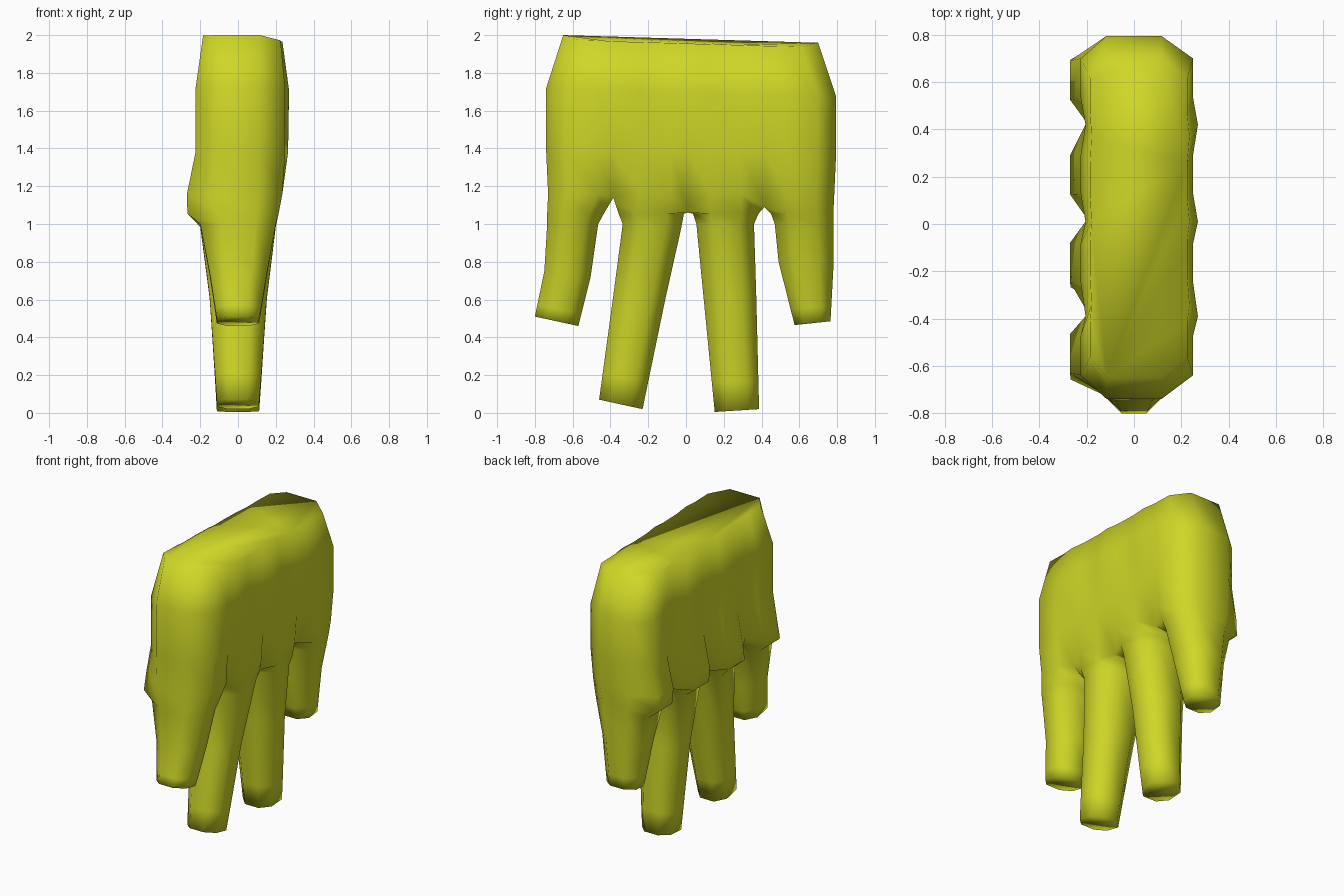
import bpy, bmesh
from mathutils import Vector

if "Cube" in bpy.data.objects:
    bpy.data.objects.remove(bpy.data.objects["Cube"])

yellow = bpy.data.materials.new("yellow_green")
yellow.diffuse_color = (0.62, 0.68, 0.02, 1)
yellow.use_nodes = True
yellow.node_tree.nodes["Principled BSDF"].inputs["Base Color"].default_value = yellow.diffuse_color

bm = bmesh.new()
V = bm.verts.new

PAD_CENTRES = (-0.555, -0.165, 0.21, 0.615)
PAD_HALF = 0.084
WEBS = ((-0.39, 1.14), (0.01, 1.06), (0.42, 1.09))  # y, z of the finger webs


def bridge(r0, r1):
    n = len(r0)
    for i in range(n):
        j = (i + 1) % n
        bm.faces.new((r0[i], r0[j], r1[j], r1[i]))


def palm_ring(z, slope, y0, y1, xp, xm, wp, wm, webbed=False):
    """Closed palm section: two points per finger, one per web, chamfered ends."""
    def place(x, y):
        y = y0 + (y + 0.74) * (y1 - y0) / 1.535
        return V((x, y, z - slope * (y - y0)))

    def side(x, wx):
        out = []
        for i, c in enumerate(PAD_CENTRES):
            out += [place(x, c - PAD_HALF), place(x, c + PAD_HALF)]
            if i < 3:
                out.append(place(wx, WEBS[i][0]))
                if webbed:
                    out[-1].co.z = WEBS[i][1]
        return out

    plus, minus = side(xp, wp), side(xm, wm)
    back = [place(0.115, 0.795), place(-0.115, 0.795)]
    front = [place(-0.115, -0.74), place(0.115, -0.74)]
    return plus + back + minus[::-1] + front, plus, minus, back, front


# Palm, from the wrist end down to the webs
rows = [
    palm_ring(2.00, 0.03, -0.65, 0.70, 0.225, -0.185, 0.235, -0.18),
    palm_ring(1.72, 0.03, -0.74, 0.795, 0.25, -0.225, 0.27, -0.205),
    palm_ring(1.38, 0, -0.74, 0.795, 0.25, -0.225, 0.265, -0.205),
    palm_ring(1.16, 0, -0.73, 0.785, 0.235, -0.27, 0.17, -0.19, True),
]
for v in rows[0][1]:
    v.co.z -= 0.025  # the top leans slightly to one side
for upper, lower in zip(rows, rows[1:]):
    bridge(upper[0], lower[0])
bm.faces.new(rows[0][0])

# Fingers: front and back edge points (y, z) at root, middle and tip
FINGERS = [
    [((-0.735, 1.0), (-0.465, 1.0)), ((-0.75, 0.75), (-0.505, 0.72)), ((-0.80, 0.51), (-0.57, 0.46))],
    [((-0.335, 1.0), (-0.025, 0.98)), ((-0.385, 0.62), (-0.11, 0.60)), ((-0.46, 0.07), (-0.23, 0.02))],
    [((0.055, 1.0), (0.36, 1.0)), ((0.092, 0.62), (0.372, 0.62)), ((0.152, 0.005), (0.387, 0.02))],
    [((0.47, 1.0), (0.78, 1.0)), ((0.49, 0.80), (0.782, 0.80)), ((0.575, 0.465), (0.765, 0.485))],
]
_, plus, minus, back, front = rows[-1]
for i, points in enumerate(FINGERS):
    root, mid, tip = [(Vector(f), Vector(b)) for f, b in points]
    near = tuple(m.lerp(t, 0.75) for m, t in zip(mid, tip))
    # Pad row just above the root, widened towards the webs
    pad = [Vector((e.x, 1.055)) for e in root]
    if i > 0:
        pad[0].x += (WEBS[i - 1][0] - pad[0].x) * 0.4
    if i < 3:
        pad[1].x += (WEBS[i][0] - pad[1].x) * 0.4

    p, m = plus[3 * i:3 * i + 2], minus[3 * i:3 * i + 2]
    after = [plus[3 * i + 2], minus[3 * i + 2]] if i < 3 else back
    before = [minus[3 * i - 1], plus[3 * i - 1]] if i > 0 else front
    ring = p + after + m[::-1] + before
    sections = ((pad, 0.215, 0.268), (root, 0.20, 0.20), (mid, 0.153, 0.15),
                (near, 0.123, 0.121), (tip, 0.112, 0.112))
    for (f, b), xp, xm in sections:
        def at(x, t):
            e = f.lerp(b, t)
            return V((x, e.x, e.y))
        s = xp * 0.47
        nxt = [at(xp, .26), at(xp, .74), at(s, 1), at(-s, 1),
               at(-xm, .74), at(-xm, .26), at(-s, 0), at(s, 0)]
        bridge(ring, nxt)
        ring = nxt
    bm.faces.new(ring)

bmesh.ops.recalc_face_normals(bm, faces=bm.faces)
for f in bm.faces:
    f.smooth = True

mesh = bpy.data.meshes.new("four_finger_hand")
bm.to_mesh(mesh)
bm.free()
mesh.materials.append(yellow)
hand = bpy.data.objects.new("four_finger_hand", mesh)
bpy.context.collection.objects.link(hand)
